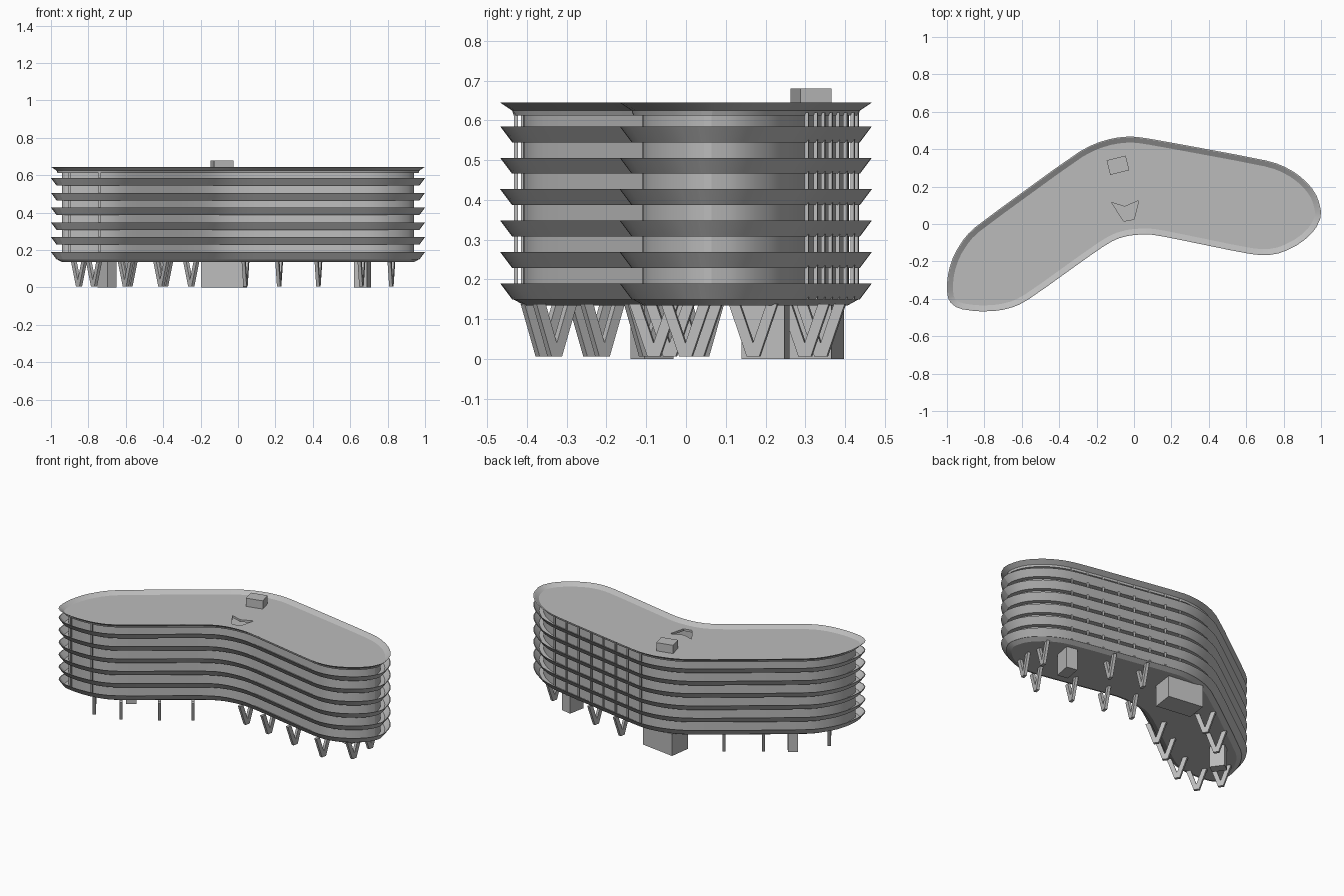
import bpy, bmesh, math
from mathutils import Vector

cube = bpy.data.objects.get("Cube")
if cube:
    bpy.data.objects.remove(cube)

grey = bpy.data.materials.new("concrete_grey")
grey.use_nodes = True
grey.diffuse_color = (0.5, 0.5, 0.5, 1)
grey.node_tree.nodes["Principled BSDF"].inputs["Base Color"].default_value = (0.5, 0.5, 0.5, 1)

# Bent floor plan, counter-clockwise, at the outer balcony edge
PLAN = [(-1.0, -.34), (-.99, -.41), (-.94, -.452), (-.83, -.468), (-.72, -.463), (-.63, -.44),
        (-.55, -.395), (-.19, -.135), (-.1, -.08), (-.02, -.058), (.08, -.053), (.17, -.068),
        (.6, -.157), (.7, -.168), (.79, -.152), (.89, -.1), (.965, -.03), (1.0, .05), (.98, .14),
        (.94, .205), (.87, .27), (.78, .32), (.68, .348), (.1, .456), (-.01, .472),
        (-.11, .463), (-.21, .433), (-.31, .38), (-.83, 0), (-.9, -.065), (-.96, -.16), (-.99, -.25)]


def soften(points, amount=.22):
    out = []
    for i, p in enumerate(points):
        q = points[(i + 1) % len(points)]
        out += [p.lerp(q, amount), p.lerp(q, 1 - amount)]
    return out


def fit(points):
    # stretch back to full length and depth after softening
    xs, ys = [p.x for p in points], [p.y for p in points]
    sx, sy = 2 / (max(xs) - min(xs)), .935 / (max(ys) - min(ys))
    cx, cy = (max(xs) + min(xs)) / 2, (max(ys) + min(ys)) / 2
    return [Vector(((p.x - cx) * sx, (p.y - cy) * sy)) for p in points]


OUTLINE = fit(soften([Vector(p) for p in PLAN]))


def inset(d):
    ring = []
    for i, p in enumerate(OUTLINE):
        a = (p - OUTLINE[i - 1]).normalized()
        b = (OUTLINE[(i + 1) % len(OUTLINE)] - p).normalized()
        t = (a + b).normalized()
        ring.append(p + Vector((-t.y, t.x)) * d)
    return ring


def finish(bm, name, smooth=False):
    bmesh.ops.recalc_face_normals(bm, faces=bm.faces)
    mesh = bpy.data.meshes.new(name)
    bm.to_mesh(mesh)
    bm.free()
    mesh.materials.append(grey)
    ob = bpy.data.objects.new(name, mesh)
    bpy.context.collection.objects.link(ob)
    if smooth:
        bpy.ops.object.select_all(action='DESELECT')
        ob.select_set(True)
        bpy.context.view_layer.objects.active = ob
        bpy.ops.object.shade_smooth_by_angle(angle=math.radians(15))
    return ob


def loft(name, levels, smooth=False):
    # levels: (list of plan points, height), bottom to top, capped at both ends
    bm = bmesh.new()
    rings = [[bm.verts.new((p.x, p.y, z)) for p in pts] for pts, z in levels]
    n = len(rings[0])
    for a, b in zip(rings, rings[1:]):
        for i in range(n):
            j = (i + 1) % n
            bm.faces.new((a[i], a[j], b[j], b[i]))
    bm.faces.new(rings[0][::-1])
    bm.faces.new(rings[-1])
    return finish(bm, name, smooth)


def prism(name, points, z0, z1):
    pts = [Vector(p) for p in points]
    return loft(name, [(pts, z0), (pts, z1)])


def box(name, x, y, w, d, z0, z1, degrees):
    c, s = math.cos(math.radians(degrees)), math.sin(math.radians(degrees))
    corners = [(-w / 2, -d / 2), (w / 2, -d / 2), (w / 2, d / 2), (-w / 2, d / 2)]
    return prism(name, [(x + u * c - v * s, y + u * s + v * c) for u, v in corners], z0, z1)


# Outer walls and soffit
loft("walls", [(inset(.065), .135), (inset(.058), .15), (inset(.058), .56)], True)
loft("soffit", [(inset(.06), .135), (inset(.03), .152)], True)


# Balcony trays with flared parapets
def tray(name, z0, z1):
    return loft(name, [(inset(.03), z0), (inset(0), z1), (inset(.005), z1), (inset(.034), z0 + .006)], True)


for i in range(6):
    top = .19 + i * .079
    tray(f"balcony_{i + 1}", top - .04, top)

# Top storey wall, left hollow so the light well shows the floor below
bm = bmesh.new()
low, high = [[bm.verts.new((p.x, p.y, z)) for p in inset(.058)] for z in (.54, .615)]
for i in range(len(low)):
    bm.faces.new((low[i - 1], low[i], high[i], high[i - 1]))
finish(bm, "top_storey_wall", True)

# Roof with a cut light well
roof = loft("roof", [(inset(.034), .613), (inset(.03), .625), (inset(0), .645),
                     (inset(.005), .645), (inset(.032), .627)], True)
cutter = prism("light_well_cutter", [(-.12, .115), (-.055, .015), (0, .025), (.025, .125), (-.05, .093)], .59, .66)
cutter.hide_render = True
cutter.hide_viewport = True
cut = roof.modifiers.new("light_well", 'BOOLEAN')
cut.operation = 'DIFFERENCE'
cut.solver = 'EXACT'
cut.object = cutter
box("roof_plant_room", -.086, .314, .105, .08, .62, .68, 14)

# Ground floor cores
box("entrance_core", -.075, .315, .23, .135, 0, .14, -8)
box("east_core", .665, .2, .07, .11, 0, .14, -11)
box("west_core", -.7, -.085, .06, .09, 0, .14, 36)


# V-shaped columns standing across each wing
def v_column(name, x, y, degrees):
    d = Vector((math.cos(math.radians(degrees)), math.sin(math.radians(degrees)), 0))
    n = Vector((-d.y, d.x, 0)) * .009
    profile = [(-.016, .006), (.016, .006), (.062, .138), (.034, .138), (0, .04), (-.034, .138), (-.062, .138)]
    bm = bmesh.new()
    sides = [[bm.verts.new(Vector((x, y, z)) + d * u + n * k) for u, z in profile] for k in (-1, 1)]
    bm.faces.new(sides[0])
    bm.faces.new(sides[1][::-1])
    for i in range(len(profile)):
        bm.faces.new((sides[0][i - 1], sides[0][i], sides[1][i], sides[1][i - 1]))
    finish(bm, name)


WEST = [(-.77, -.36), (-.6, -.33), (-.41, -.21), (-.25, -.1), (-.85, -.24), (-.58, .04), (-.39, .17)]
EAST = [(.04, .03), (.22, .0), (.43, -.04), (.66, -.08), (.82, 0), (.22, .34), (.43, .3), (.82, .17)]
for side, spots, angle in (("west", WEST, 125), ("east", EAST, 79)):
    for i, (x, y) in enumerate(spots):
        v_column(f"{side}_v_column_{i + 1}", x, y, angle)

# Slender balcony posts along the rear of the east wing and the west tip
for i in range(8):
    x = .02 + i * .1
    y = min((p for p in inset(.037) if p.y > .25), key=lambda p: abs(p.x - x)).y
    if .1 < x < .68:
        y = .423 - (x - .1) * .186
    box(f"rear_post_{i + 1}", x, y, .01, .01, .15, .62, -11)
for i, (x, y) in enumerate([(-.9, -.41), (-.74, -.428)]):
    box(f"tip_post_{i + 1}", x, y, .01, .01, .15, .62, 0)
